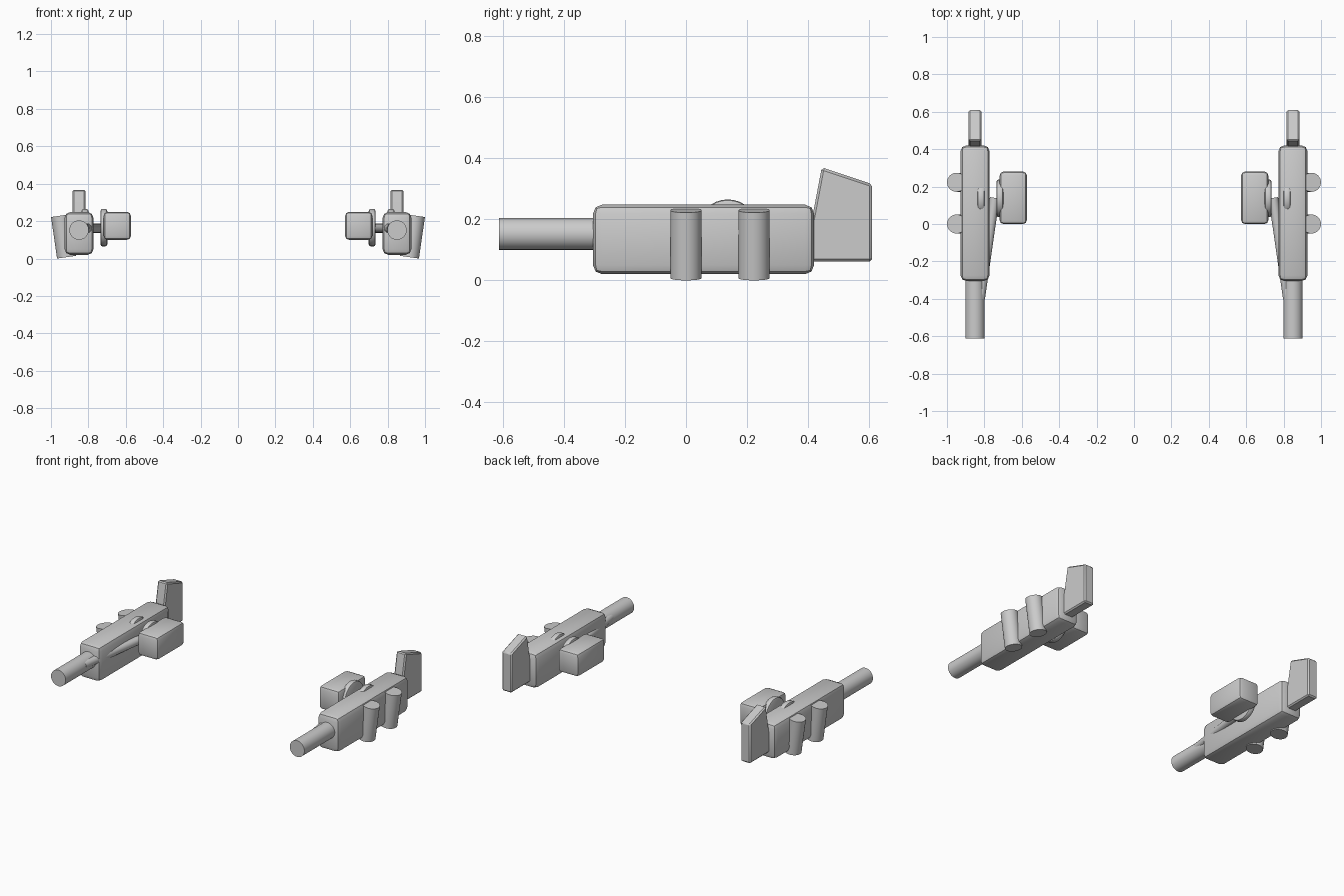
import bpy, bmesh, math
from mathutils import Vector, Matrix

cube = bpy.data.objects.get("Cube")
if cube:
    bpy.data.objects.remove(cube, do_unlink=True)

# Single grey finish
grey = bpy.data.materials.new("light_grey")
grey.use_nodes = True
colour = (0.6, 0.6, 0.6, 1)
grey.diffuse_color = colour
grey.node_tree.nodes["Principled BSDF"].inputs["Base Color"].default_value = colour


def finish(name, bm, bevel=0.0, angle=35, segments=2):
    """Bevel, smooth and mirror a part modelled on the left side."""
    if bevel:
        edges = [e for e in bm.edges if e.calc_face_angle(0) > math.radians(40)]
        bmesh.ops.bevel(bm, geom=edges, offset=bevel, segments=segments,
                        profile=0.5, affect='EDGES', clamp_overlap=True)
    bmesh.ops.recalc_face_normals(bm, faces=bm.faces)
    mesh = bpy.data.meshes.new(name)
    bm.to_mesh(mesh)
    bm.free()
    mesh.materials.append(grey)
    obj = bpy.data.objects.new(name, mesh)
    bpy.context.collection.objects.link(obj)
    bpy.ops.object.select_all(action='DESELECT')
    obj.select_set(True)
    bpy.context.view_layer.objects.active = obj
    bpy.ops.object.shade_smooth_by_angle(angle=math.radians(angle))
    obj.modifiers.new("Mirror", 'MIRROR').use_mirror_merge = False
    return obj


def box(name, low, high, bevel):
    low, high = Vector(low), Vector(high)
    bm = bmesh.new()
    bmesh.ops.create_cube(bm, size=1, matrix=Matrix.Translation((low + high) / 2)
                          @ Matrix.Diagonal((*(high - low), 1)))
    return finish(name, bm, bevel)


def rod(name, start, end, radius, bevel=0.0, sides=32):
    start, end = Vector(start), Vector(end)
    axis = end - start
    turn = axis.to_track_quat('Z', 'Y').to_matrix().to_4x4()
    bm = bmesh.new()
    bmesh.ops.create_cone(bm, cap_ends=True, segments=sides, radius1=radius,
                          radius2=radius, depth=axis.length,
                          matrix=Matrix.Translation((start + end) / 2) @ turn)
    return finish(name, bm, bevel)


# Main housing and barrel
box("housing", (0.773, -0.305, 0.02), (0.927, 0.42, 0.248), 0.03)
rod("barrel", (0.85, -0.613, 0.152), (0.85, -0.2, 0.152), 0.052)

# Tail fin, extruded from its side profile
bm = bmesh.new()
profile = [(0.39, 0.062), (0.61, 0.062), (0.61, 0.315), (0.445, 0.37), (0.39, 0.08)]
face = bm.faces.new([bm.verts.new((0.816, y, z)) for y, z in profile])
side = bmesh.ops.extrude_face_region(bm, geom=[face])
bmesh.ops.translate(bm, vec=(0.068, 0, 0),
                    verts=[g for g in side["geom"] if isinstance(g, bmesh.types.BMVert)])
finish("tail_fin", bm, 0.008, segments=1)

# Slanted outer canisters
for label, y in (("front", 0.0), ("rear", 0.223)):
    rod(label + "_canister", (0.917, y, 0.007), (0.949, y, 0.229), 0.051)

# Inner pod with its pivot discs and brace
box("inner_pod", (0.573, 0.0, 0.1), (0.718, 0.28, 0.249), 0.02)
for label, x in (("pod", 0.699), ("housing", 0.8)):
    rod(label + "_pivot_disc", (x, 0.137, 0.165), (x + 0.036, 0.137, 0.165), 0.1, 0.01)
rod("brace", (0.823, -0.4, 0.162), (0.745, 0.14, 0.162), 0.026, sides=24)
